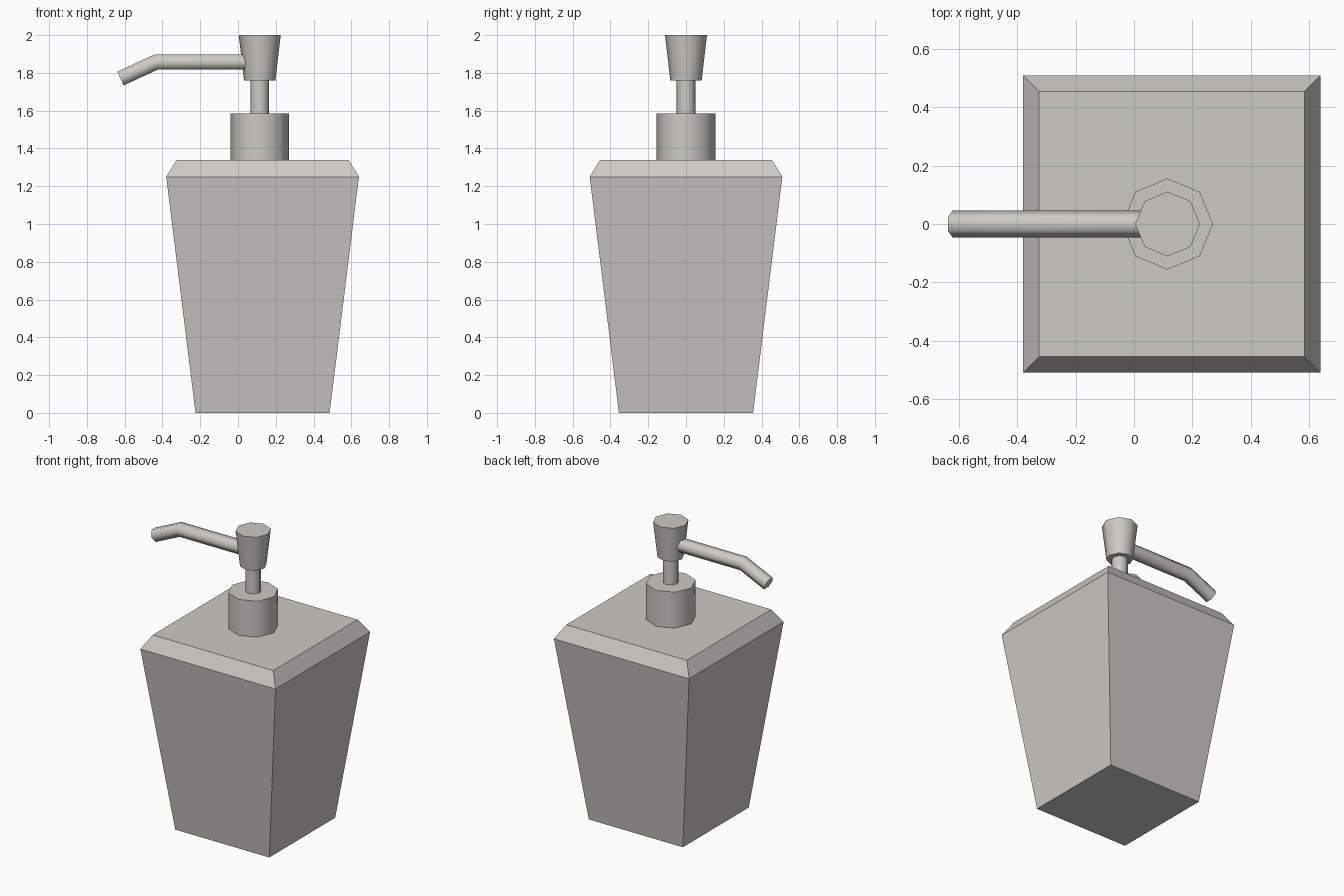
import bpy, bmesh, math
from mathutils import Vector

if "Cube" in bpy.data.objects:
    bpy.data.objects.remove(bpy.data.objects["Cube"])

mat = bpy.data.materials.new("warm light grey")
mat.diffuse_color = (0.60, 0.59, 0.55, 1)
mat.use_nodes = True
mat.node_tree.nodes["Principled BSDF"].inputs["Base Color"].default_value = mat.diffuse_color


def loft(name, rings, smooth=True):
    """Closed solid skinned through rings of points, with capped ends."""
    bm = bmesh.new()
    loops = [[bm.verts.new(p) for p in ring] for ring in rings]
    n = len(loops[0])
    for a, b in zip(loops, loops[1:]):
        for i in range(n):
            j = (i + 1) % n
            bm.faces.new((a[i], a[j], b[j], b[i]))
    bm.faces.new(loops[0][::-1])
    bm.faces.new(loops[-1])
    bmesh.ops.recalc_face_normals(bm, faces=bm.faces)
    me = bpy.data.meshes.new(name)
    bm.to_mesh(me)
    bm.free()
    me.materials.append(mat)
    ob = bpy.data.objects.new(name, me)
    bpy.context.collection.objects.link(ob)
    if smooth:
        bpy.ops.object.select_all(action='DESELECT')
        ob.select_set(True)
        bpy.context.view_layer.objects.active = ob
        bpy.ops.object.shade_smooth_by_angle(angle=math.radians(70))
    return ob


def square(cx, h, z):
    return [(cx + sx * h, sy * h, z) for sx, sy in ((-1, -1), (1, -1), (1, 1), (-1, 1))]


def ring(cx, r, z, n=8):
    return [(cx + r * math.cos(2 * math.pi * i / n), r * math.sin(2 * math.pi * i / n), z)
            for i in range(n)]


# Tapered square bottle with a bevelled shoulder
loft("bottle", [square(0.13, 0.355, 0), square(0.13, 0.51, 1.25),
                square(0.13, 0.455, 1.34)], smooth=False)

# Octagonal pump: collar, stem and flared head
PX = 0.115
for name, r0, z0, r1, z1 in (("collar", 0.156, 1.335, 0.156, 1.585),
                             ("stem", 0.05, 1.58, 0.05, 1.765),
                             ("pump_head", 0.083, 1.76, 0.111, 2.0)):
    loft(name, [ring(PX, r0, z0), ring(PX, r1, z1)])

# Hexagonal bent spout, mitred at the bend
path = [Vector((0.07, 0, 1.857)), Vector((-0.434, 0, 1.857)), Vector((-0.622, 0, 1.770))]
d1, d2 = (path[1] - path[0]).normalized(), (path[2] - path[1]).normalized()
tangents = [d1, (d1 + d2).normalized(), d2]
side = Vector((0, 1, 0))
rings = []
for p, t in zip(path, tangents):
    up = side.cross(t) / max(0.5, t.dot(d1) if t is tangents[1] else 1)
    rings.append([p + 0.046 * (math.cos(i * math.pi / 3) * side + math.sin(i * math.pi / 3) * up)
                  for i in range(6)])
loft("spout", rings)
